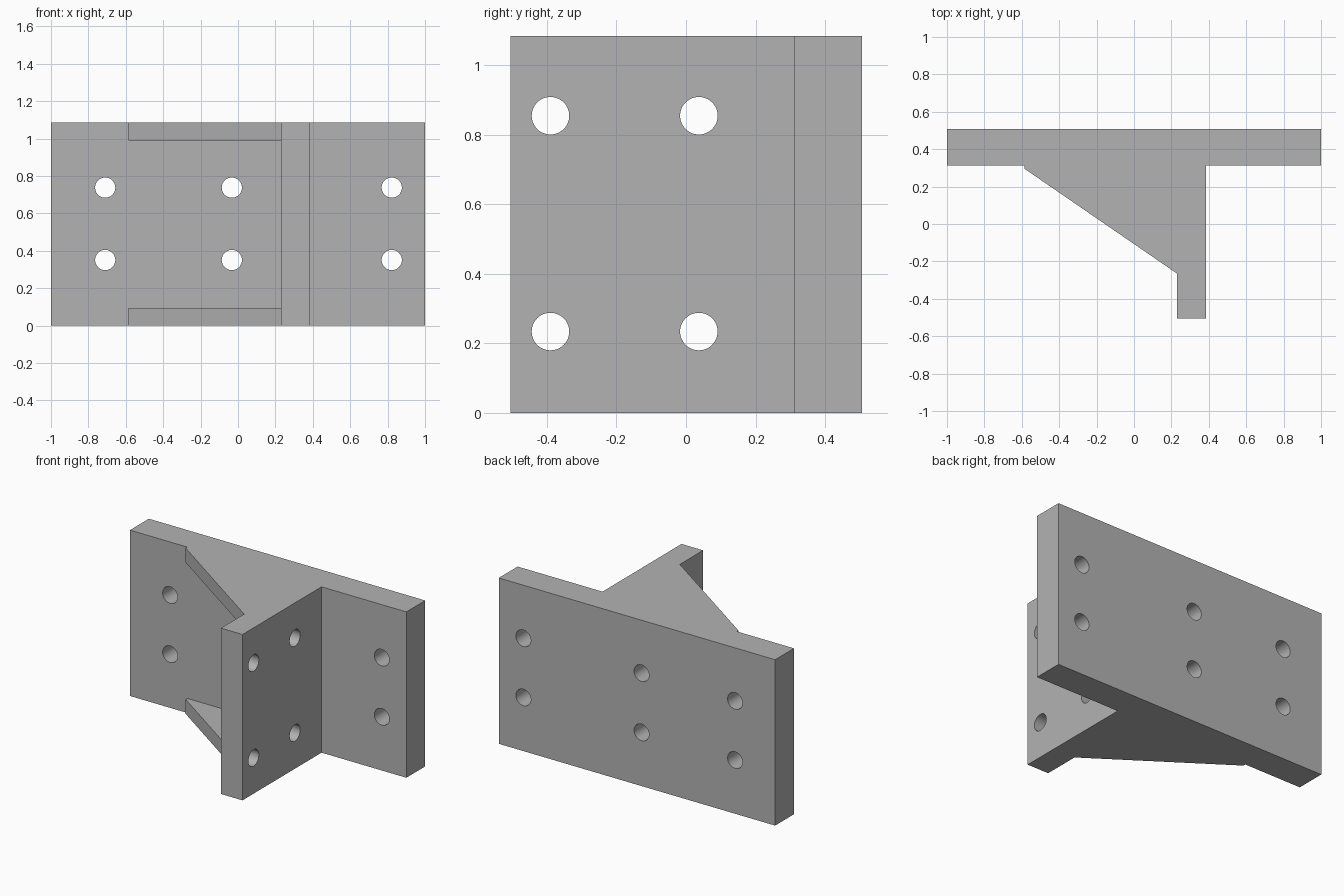
import bpy, bmesh, math
from mathutils import Matrix

if "Cube" in bpy.data.objects:
    bpy.data.objects.remove(bpy.data.objects["Cube"])

HEIGHT = 1.085
PLATE_Y = 0.312      # front face of the back plate
FLANGE_X = 0.23      # left face of the flange
GUSSET = 0.095       # gusset thickness

gray = bpy.data.materials.new("plain gray")
gray.diffuse_color = (0.45, 0.45, 0.45, 1)
gray.use_nodes = True
gray.node_tree.nodes["Principled BSDF"].inputs["Base Color"].default_value = gray.diffuse_color


def finish(bm, name):
    bmesh.ops.recalc_face_normals(bm, faces=bm.faces)
    mesh = bpy.data.meshes.new(name)
    bm.to_mesh(mesh)
    bm.free()
    mesh.materials.append(gray)
    obj = bpy.data.objects.new(name, mesh)
    bpy.context.collection.objects.link(obj)
    return obj


def prism(name, outline, z0, z1):
    bm = bmesh.new()
    face = bm.faces.new([bm.verts.new((x, y, z0)) for x, y in outline])
    top = bmesh.ops.extrude_face_region(bm, geom=[face])["geom"]
    verts = [v for v in top if isinstance(v, bmesh.types.BMVert)]
    bmesh.ops.translate(bm, verts=verts, vec=(0, 0, z1 - z0))
    return finish(bm, name)


def drill(name, centre, axis, radius, depth):
    bm = bmesh.new()
    turn = Matrix.Rotation(math.pi / 2, 4, "Y" if axis == "x" else "X")
    bmesh.ops.create_cone(bm, cap_ends=True, segments=48, radius1=radius,
                          radius2=radius, depth=depth,
                          matrix=Matrix.Translation(centre) @ turn)
    return finish(bm, name)


# Bracket body: back plate, flange and gusset outline in plan
bracket = prism("bracket", [
    (-1, 0.507), (-1, PLATE_Y), (-0.585, PLATE_Y), (-0.585, 0.295),
    (FLANGE_X, -0.265), (FLANGE_X, -0.505), (0.386, -0.505),
    (0.386, PLATE_Y), (1, PLATE_Y), (1, 0.507)], 0, HEIGHT)

# Pocket that leaves only a lower and an upper gusset
cutters = [prism("pocket_cutter", [
    (-0.585, PLATE_Y), (FLANGE_X, PLATE_Y), (FLANGE_X, -0.265),
    (0.1, -0.4), (-0.75, 0.1)], GUSSET, HEIGHT - GUSSET)]

# Bolt holes through the back plate
for x in (-0.71, -0.033, 0.822):
    for z in (0.351, 0.738):
        cutters.append(drill("plate_hole_cutter", (x, 0.41, z), "y", 0.054, 0.4))

# Bolt holes through the flange
for y in (-0.39, 0.037):
    for z in (0.234, 0.855):
        cutters.append(drill("flange_hole_cutter", (0.308, y, z), "x", 0.054, 0.35))

# Cut everything, then remove the cutters
bpy.context.view_layer.objects.active = bracket
for cutter in cutters:
    cutter.hide_render = True
    mod = bracket.modifiers.new("cut", "BOOLEAN")
    mod.operation = "DIFFERENCE"
    mod.solver = "EXACT"
    mod.object = cutter
    bpy.ops.object.modifier_apply(modifier=mod.name)
    bpy.data.objects.remove(cutter)

# Smooth hole walls, sharp plate edges
bpy.ops.object.select_all(action="DESELECT")
bracket.select_set(True)
bpy.ops.object.shade_smooth_by_angle(angle=math.radians(30))
